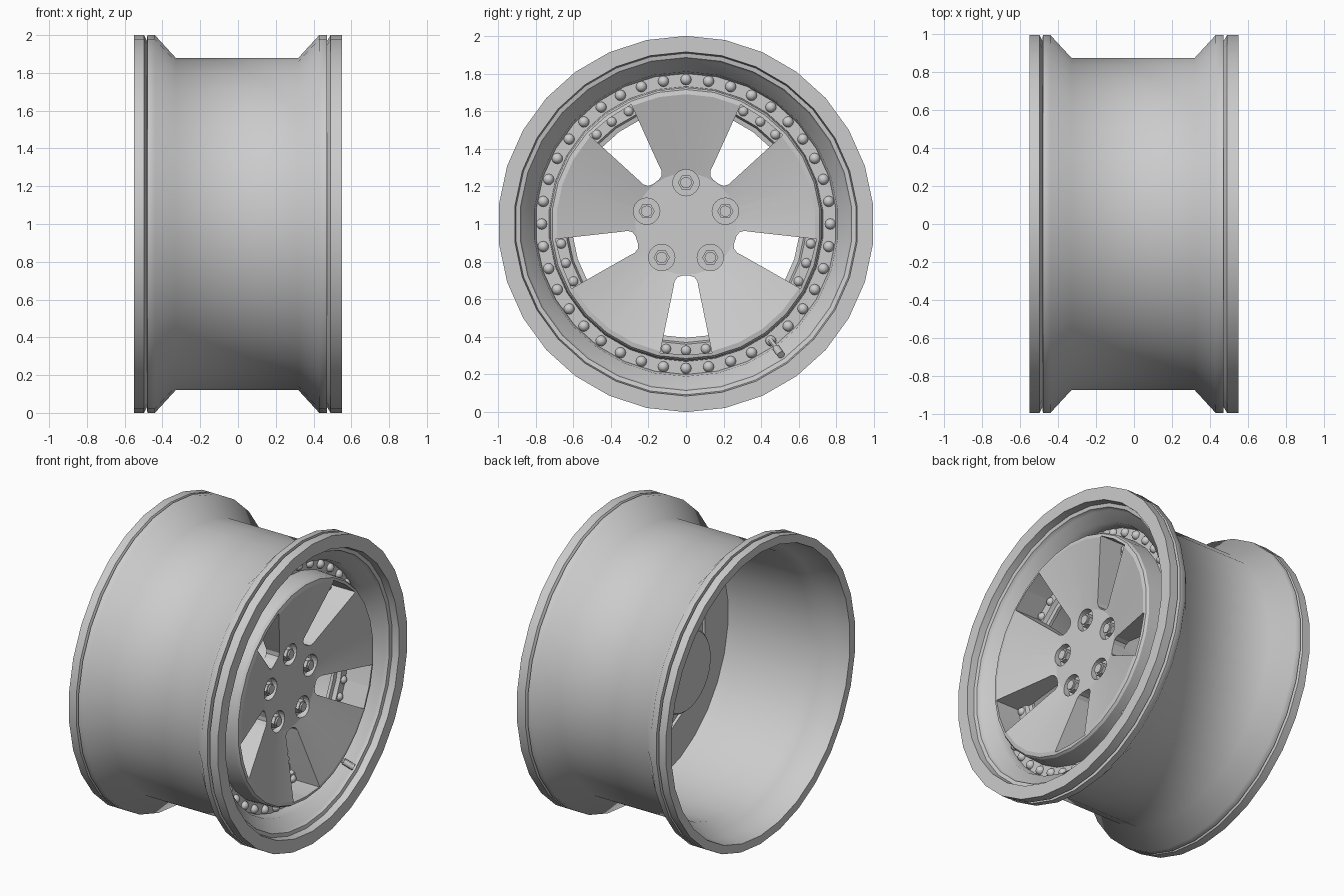
import bpy, bmesh, math
from mathutils import Vector, Matrix

if "Cube" in bpy.data.objects:
    bpy.data.objects.remove(bpy.data.objects["Cube"])

CZ = Vector((0, 0, 1))  # wheel centre, axle runs along x


def polar(x, r, a, v=0.0):
    """Point at axial x, radius r, angle a (from +y towards +z), tangential offset v."""
    return CZ + Vector((x, r * math.cos(a) - v * math.sin(a), r * math.sin(a) + v * math.cos(a)))


def smooth(ob, angle=30):
    bpy.ops.object.select_all(action='DESELECT')
    ob.select_set(True)
    bpy.context.view_layer.objects.active = ob
    bpy.ops.object.shade_smooth_by_angle(angle=math.radians(angle))


def finish(name, bm, angle=30):
    bmesh.ops.remove_doubles(bm, verts=bm.verts, dist=1e-5)
    bmesh.ops.recalc_face_normals(bm, faces=bm.faces)
    me = bpy.data.meshes.new(name)
    bm.to_mesh(me)
    bm.free()
    ob = bpy.data.objects.new(name, me)
    bpy.context.collection.objects.link(ob)
    smooth(ob, angle)
    return ob


def lathe(name, profile, n=30, closed=True, angle=30):
    """Revolve (x, r) points about the axle."""
    bm = bmesh.new()
    vs = [bm.verts.new(polar(x, r, math.pi / 2)) for x, r in profile]
    es = [bm.edges.new(p) for p in zip(vs, vs[1:])]
    if closed:
        es.append(bm.edges.new((vs[-1], vs[0])))
    bmesh.ops.spin(bm, geom=vs + es, cent=CZ, axis=(1, 0, 0), angle=math.tau, steps=n)
    bmesh.ops.remove_doubles(bm, verts=bm.verts, dist=1e-5)
    bmesh.ops.dissolve_degenerate(bm, edges=bm.edges, dist=1e-6)
    return finish(name, bm, angle)


def prism(bm, outline, x0, x1):
    """Extrude an outline (list of functions of x) along the axle."""
    a = [bm.verts.new(p(x0)) for p in outline]
    b = [bm.verts.new(p(x1)) for p in outline]
    bm.faces.new(a)
    bm.faces.new(b[::-1])
    for i in range(len(a)):
        j = (i + 1) % len(a)
        bm.faces.new((a[j], a[i], b[i], b[j]))


def ngon(r, ang, size, sides):
    """Regular polygon outline centred at polar position."""
    return [lambda x, t=math.tau * k / sides: polar(x, r, ang) +
            Vector((0, size * math.cos(t), size * math.sin(t))) for k in range(sides)]


def tube(bm, p, q, r, sides=12):
    d = q - p
    m = Matrix.Translation((p + q) / 2) @ d.to_track_quat('Z', 'Y').to_matrix().to_4x4()
    bmesh.ops.create_cone(bm, cap_ends=True, segments=sides, radius1=r, radius2=r,
                          depth=d.length, matrix=m)


# Rim barrel with both lips, bead grooves, flared rear dish and stepped front ledges
lathe("rim_barrel", [
    (-.55, 1), (-.497, 1), (-.482, .97), (-.480, 1), (-.44, 1),
    (-.33, .88), (.32, .88), (.43, 1), (.470, 1), (.472, .97), (.490, 1), (.55, 1),
    (.55, .915), (.505, .908), (.50, .885), (.475, .875), (.43, .81), (.36, .80),
    (.36, .73), (.33, .73), (.33, .64), (.305, .63), (.30, .605), (.28, .605),
    (.28, .845), (.20, .855), (-.31, .86), (-.38, .895), (-.45, .93), (-.52, .94),
    (-.55, .945)], angle=50)

# Concave centre disc
disc = lathe("centre_disc", [
    (.385, 0), (.385, .27), (.505, .69), (.50, .715), (.485, .725), (.345, .732),
    (.30, .70), (.30, 0)], closed=False)

# Cut five windows and five lug pockets out of the disc
bm = bmesh.new()
half = [(.275, .02), (.283, .045), (.305, .061), (.335, .066), (.685, .138)]
shape = half + [(.695, 0)] + [(u, -v) for u, v in half[::-1]]
for k in range(5):
    a = math.radians(54 + 72 * k)
    prism(bm, [lambda x, u=u, v=v, a=a: polar(x, u, a, v) for u, v in shape], .15, .7)
    prism(bm, ngon(.22, a + math.radians(36), .07, 24), .345, .7)
cutter = finish("disc_cutter", bm)
mod = disc.modifiers.new("cut", 'BOOLEAN')
mod.operation, mod.object, mod.solver = 'DIFFERENCE', cutter, 'EXACT'
bpy.ops.object.select_all(action='DESELECT')
bpy.context.view_layer.objects.active = disc
disc.select_set(True)
bpy.ops.object.modifier_apply(modifier="cut")
bpy.data.objects.remove(cutter)
smooth(disc, 12)

# Hub boss behind the disc
lathe("hub_boss", [(.31, 0), (.31, .27), (.01, .27), (0, .26), (0, 0)], closed=False)

# Lug nuts: hexagon with a round stud end
bm = bmesh.new()
for k in range(5):
    a = math.radians(90 + 72 * k)
    prism(bm, ngon(.22, a, .043, 6), .34, .385)
    prism(bm, ngon(.22, a, .030, 16), .38, .395)
finish("lug_nuts", bm)


# Rings of domed rivets on the front ledge and inner flange
def rivets(name, x, r, size, n=40):
    bm = bmesh.new()
    for k in range(n):
        m = Matrix.Translation(polar(x, r, math.tau * k / n)) @ Matrix.Rotation(math.pi / 2, 4, 'Y')
        bmesh.ops.create_uvsphere(bm, u_segments=12, v_segments=8, radius=size, matrix=m)
    finish(name, bm, 60)


rivets("outer_rivets", .36, .768, .029)
rivets("inner_rivets", .325, .672, .027)

# Valve stem with cap
bm = bmesh.new()
va = math.radians(-54)
p, q = polar(.36, .75, va), polar(.50, .86, va)
tube(bm, p, p.lerp(q, .6), .013)
tube(bm, p.lerp(q, .6), q, .02)
finish("valve_stem", bm)
